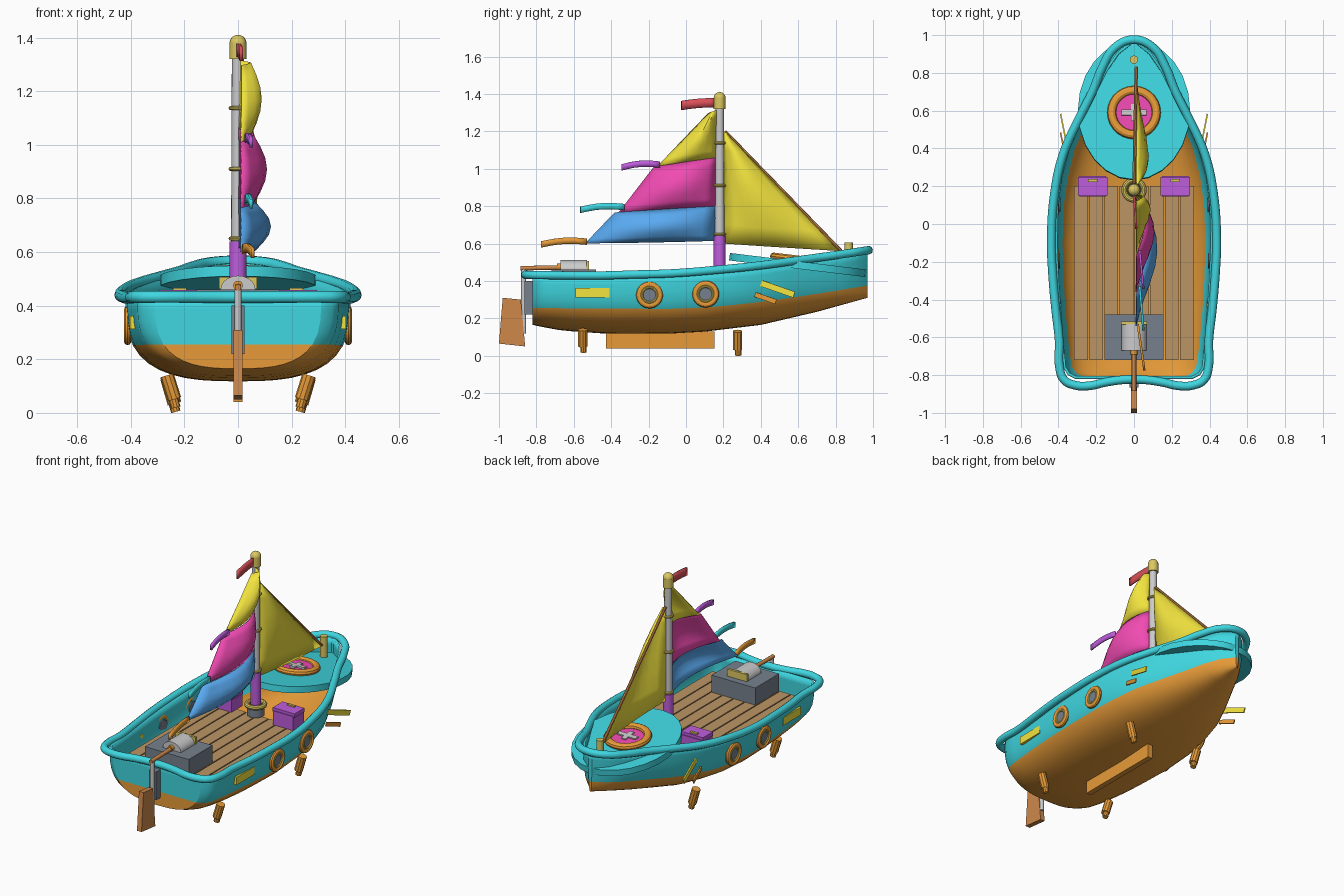
import bpy, bmesh, math
from mathutils import Vector

if "Cube" in bpy.data.objects:
    bpy.data.objects.remove(bpy.data.objects["Cube"])

def mat(name, r, g, b):
    m = bpy.data.materials.new(name)
    m.diffuse_color = (r, g, b, 1)
    m.use_nodes = True
    m.node_tree.nodes["Principled BSDF"].inputs["Base Color"].default_value = m.diffuse_color
    return m

TEAL = mat("teal", .05, .68, .75)
ORANGE = mat("orange", .8, .33, .04)
TAN = mat("tan", .5, .3, .13)
BROWN = mat("brown", .62, .25, .07)
YELLOW = mat("yellow", .9, .78, .05)
GOLD = mat("gold", .72, .58, .12)
PINK = mat("pink", .88, .07, .45)
BLUE = mat("blue", .1, .4, .88)
PURPLE = mat("purple", .52, .11, .72)
RED = mat("red", .7, .08, .1)
SLATE = mat("slate", .18, .22, .27)

def interp(table, y):
    for (a, p), (b, q) in zip(table, table[1:]):
        if y <= b:
            return p + (q - p) * max(0, (y - a) / (b - a))
    return table[-1][1]

def finish(ob, name, m, smooth=True):
    ob.name = name
    if m:
        ob.data.materials.append(m)
    if smooth:
        for o in bpy.context.selected_objects:
            o.select_set(False)
        ob.select_set(True)
        bpy.context.view_layer.objects.active = ob
        bpy.ops.object.shade_smooth_by_angle(angle=math.radians(35))
    return ob

def mesh(name, verts, faces, m, smooth=True):
    me = bpy.data.meshes.new(name)
    me.from_pydata(verts, [], faces)
    ob = bpy.data.objects.new(name, me)
    bpy.context.collection.objects.link(ob)
    return finish(ob, name, m, smooth)

def box(name, c, size, m, rot=(0, 0, 0)):
    bpy.ops.mesh.primitive_cube_add(size=1, location=c, rotation=rot)
    ob = bpy.context.object
    ob.scale = size
    return finish(ob, name, m, False)

def rod(name, a, b, r1, m, r2=None, n=16):
    a, b = Vector(a), Vector(b)
    bpy.ops.mesh.primitive_cone_add(vertices=n, radius1=r1, radius2=r1 if r2 is None else r2,
                                    depth=(b - a).length, location=(a + b) / 2)
    ob = bpy.context.object
    ob.rotation_euler = (b - a).to_track_quat('Z', 'Y').to_euler()
    return finish(ob, name, m)

def ring(name, c, R, r, m, rot=(0, 0, 0), flat=1):
    bpy.ops.mesh.primitive_torus_add(major_radius=R, minor_radius=r, major_segments=28,
                                     minor_segments=10, location=c, rotation=rot)
    bpy.context.object.scale.z = flat
    return finish(bpy.context.object, name, m)

def tube(name, pts, r, m, cyclic=False):
    cu = bpy.data.curves.new(name, 'CURVE')
    cu.dimensions = '3D'
    cu.bevel_depth, cu.bevel_resolution, cu.resolution_u = r, 3, 5
    sp = cu.splines.new('BEZIER')
    sp.bezier_points.add(len(pts) - 1)
    for bp, p in zip(sp.bezier_points, pts):
        bp.co = p
        bp.handle_left_type = bp.handle_right_type = 'AUTO'
    sp.use_cyclic_u = cyclic
    ob = bpy.data.objects.new(name, cu)
    bpy.context.collection.objects.link(ob)
    cu.materials.append(m)

# Hull: lofted full-bellied sections, orange below the waterline and teal above
KEEL = [(-.82, .165), (-.7, .14), (-.5, .12), (0, .117), (.4, .165), (.7, .235), (.97, .31)]
WATER = [(-.82, .255), (0, .25), (.3, .275), (.6, .315), (.97, .375)]
SHEER = [(-.88, .43), (-.5, .425), (0, .44), (.4, .48), (.8, .535), (1, .565)]
WIDTH = [(-.82, .31), (-.8, .35), (-.76, .375), (-.6, .39), (-.3, .412), (-.1, .42), (.1, .415),
         (.25, .395), (.4, .355), (.55, .29), (.7, .212), (.82, .152), (.91, .09), (.97, .012)]
ys = [-.82, -.8, -.76, -.68, -.6, -.45, -.3, -.1, .1, .25, .4, .55, .7, .82, .91, .97]
LOW, N = 8, 12
verts, faces, cols = [], [], []
for y in ys:
    k, w, s = interp(KEEL, y), interp(WATER, y), interp(SHEER, y)
    half = []
    for i in range(N + 1):
        z = k + (w - k) * (i / LOW) ** 2.4 if i <= LOW else w + (s - w) * (i - LOW) / (N - LOW)
        t = 1 - (z - k) / (s - k)
        half.append((interp(WIDTH, y) * max(0, 1 - t ** 3.2) ** (1 / 2.8), y, z))
    verts += [(-x, yy, z) for x, yy, z in half[:0:-1]] + half
M = 2 * N + 1
for r in range(len(ys) - 1):
    for j in range(M - 1):
        a = r * M + j
        faces.append((a, a + 1, a + M + 1, a + M))
        cols.append(0 if N - LOW <= j < N + LOW else 1)
for r in (0, len(ys) - 1):
    for i in range(N):
        c = r * M + N
        faces.append((c - i, c + i, c + i + 1, c - i - 1) if i else (c, c + 1, c - 1))
        cols.append(0 if i < LOW else 1)
hull = mesh("hull", verts, faces, ORANGE)
hull.data.materials.append(TEAL)
for p, c in zip(hull.data.polygons, cols):
    p.material_index = c
bm = bmesh.new()
bm.from_mesh(hull.data)
bmesh.ops.recalc_face_normals(bm, faces=bm.faces)
bm.to_mesh(hull.data)
bm.free()
sol = hull.modifiers.new("shell", 'SOLIDIFY')
sol.thickness, sol.offset = .015, -1

# Rail around the sheer
half = [(.06, -.825), (.15, -.838), (.24, -.857), (.315, -.853), (.37, -.825), (.395, -.755),
        (.396, -.62), (.415, -.45), (.43, -.28), (.438, -.08), (.42, .17), (.375, .37), (.29, .56),
        (.22, .7), (.165, .835), (.1, .935)]
plan = [(0, -.823)] + half + [(0, .976)] + [(-x, y) for x, y in reversed(half)]
tube("rail", [(x, y, interp(SHEER, y) + .003) for x, y in plan], .023, TEAL, True)

# Foredeck: tilted oval slab with a lifebuoy and a bow post
TILT = math.atan2(-.09, .74)
def deck_z(y):
    return .505 + (y - .6) * math.tan(TILT)
bpy.ops.mesh.primitive_cylinder_add(vertices=24, radius=1, depth=1, location=(0, .6, .485),
                                    rotation=(TILT, 0, 0))
bpy.context.object.scale = (.297, .37, .04)
finish(bpy.context.object, "foredeck", TEAL)
ring("lifebuoy", (0, .59, deck_z(.59) + .01), .118, .024, ORANGE, (TILT, 0, 0), .9)
rod("lifebuoy_disc", (0, .59, .49), (0, .592, deck_z(.59) + .012), .1, PINK, n=28)
for n, sx, sy in (("a", .13, .03), ("b", .03, .09)):
    box("lifebuoy_cross_" + n, (0, .59, deck_z(.59) + .015), (sx, sy, .012), None, (TILT, 0, 0))
rod("bow_post", (0, .87, .46), (0, .87, .605), .022, GOLD)

# Deck planks
for i in range(8):
    box(f"deck_plank_{i}", (-.28 + .08 * i, -.26, .338), (.073, .92, .025), TAN)

# Engine box, engine cover and tiller
box("engine_box", (0, -.6, .395), (.31, .24, .13), SLATE)
eng = rod("engine_cover", (0, -.67, .46), (0, -.53, .46), .065, None, n=20)
eng.scale = (1, .8, 1) if abs((eng.rotation_euler.to_matrix() @ Vector((0, 1, 0))).z) > .5 else (.8, 1, 1)
box("engine_band", (0, -.525, .485), (.14, .015, .045), GOLD)
rod("engine_knob", (0, -.69, .475), (0, -.66, .475), .018, ORANGE)
rod("tiller", (0, -.885, .468), (0, -.66, .472), .012, BROWN)

# Stern post and rudder
box("stern_post", (0, -.842, .31), (.05, .045, .18), SLATE)
rod("rudder_rod", (0, -.868, .12), (0, -.868, .46), .013, None)
outline = [(-.98, .31), (-.883, .30), (-.86, .05), (-1, .065)]
mesh("rudder_blade", [(x, y, z) for x in (-.016, .016) for y, z in outline],
     [(0, 1, 2, 3), (7, 6, 5, 4)] + [(i, i + 4, (i + 1) % 4 + 4, (i + 1) % 4) for i in range(4)],
     BROWN, False)

# Keel
box("keel", (0, -.138, .085), (.035, .58, .09), ORANGE)

# Parts mirrored on both sides
for s, side in ((1, "right"), (-1, "left")):
    for y, x, z in ((-.195, .412, .325), (.105, .41, .33)):
        ring(f"porthole_{side}", (s * x, y, z), .056, .016, ORANGE, (0, math.pi / 2, 0), .9)
        ring(f"porthole_trim_{side}", (s * (x + .006), y, z), .04, .007, GOLD, (0, math.pi / 2, 0))
        rod(f"porthole_glass_{side}", (s * (x - .02), y, z), (s * (x + .006), y, z), .04, SLATE, n=24)
    box(f"side_plate_{side}", (s * .394, -.5, .337), (.018, .18, .05), YELLOW)
    box(f"yellow_stripe_{side}", (s * .37, .49, .357), (.008, .19, .033), YELLOW, (-.33, 0, -s * .2))
    box(f"orange_stripe_{side}", (s * .377, .425, .308), (.008, .12, .026), ORANGE, (-.33, 0, -s * .2))
    box(f"chest_{side}", (s * .218, .2, .395), (.14, .11, .09), PURPLE)
    box(f"chest_lid_{side}", (s * .218, .2, .445), (.155, .1, .025), PURPLE)
    box(f"chest_latch_{side}", (s * .218, .23, .46), (.05, .015, .012), GOLD)
    for y, z in ((-.552, .016), (.275, 0)):
        rod(f"foot_{side}", (s * .265, y, .132 + z / 2), (s * .237, y, .035 + z), .026, ORANGE, n=10)
        rod(f"foot_tip_{side}", (s * .245, y + .004, .05 + z), (s * .232, y + .004, .004 + z), .018, ORANGE, n=10)

# Mast with sleeve, rings, cap and base
MY = .18
rod("mast", (0, MY, .37), (0, MY, 1.34), .027, None, .023)
rod("mast_sleeve", (0, MY, .37), (0, MY, .64), .032, PURPLE)
rod("mast_base", (0, MY, .365), (0, MY, .425), .052, SLATE, n=20)
ring("mast_base_ring", (0, MY, .43), .052, .015, GOLD)
for z in (.65, .91, 1.137):
    ring("mast_ring", (0, MY, z), .027, .008, GOLD)
rod("mast_cap", (0, MY, 1.32), (0, MY, 1.38), .032, GOLD)
bpy.ops.mesh.primitive_uv_sphere_add(segments=16, ring_count=10, radius=.032, location=(0, MY, 1.378))
finish(bpy.context.object, "mast_cap_dome", GOLD)

def sail(name, corners, bulge, m, U=8, V=6, ends=.5):
    # corners (y, z): luff bottom, leech bottom, leech top, luff top
    a, b, c, d = [Vector(p) for p in corners]
    vs, fs = [], []
    for j in range(V + 1):
        v = j / V
        for i in range(U + 1):
            u = i / U
            p = (a.lerp(b, u)).lerp(d.lerp(c, u), v)
            x = bulge * math.sin(math.pi * u ** .9) * (ends + (1 - ends) * math.sin(math.pi * v))
            vs.append((x + .012 * u, p.x, p.y))
            if i < U and j < V:
                k = j * (U + 1) + i
                fs.append((k, k + 1, k + U + 2, k + U + 1))
    ob = mesh(name, vs, fs, m)
    md = ob.modifiers.new("cloth", 'SOLIDIFY')
    md.thickness, md.offset = .006, 0

# Three-panel mainsail and the jib
sail("mainsail_low", [(.165, .615), (-.54, .60), (-.38, .765), (.165, .80)], .115, BLUE)
sail("mainsail_mid", [(.165, .80), (-.36, .765), (-.17, 1.01), (.165, 1.06)], .1, PINK)
sail("mainsail_top", [(.165, 1.06), (-.155, 1.01), (.12, 1.295), (.165, 1.315)], .08, YELLOW)
sail("jib", [(.205, .60), (.82, .56), (.215, 1.19), (.205, 1.2)], .07, YELLOW, ends=.15)
rod("jib_stay", (0, .208, 1.2), (.012, .828, .562), .009, BROWN, n=8)

def ribbon(name, y0, y1, z, h, m, x0=.03, x1=.05, arc=.012):
    vs = []
    for i in range(7):
        t = i / 6
        x, y = x0 + (x1 - x0) * t, y0 + (y1 - y0) * t
        zc = z + arc * math.sin(math.pi * t) - .015 * t
        vs += [(x, y, zc - h / 2), (x, y, zc + h / 2)]
    ob = mesh(name, vs, [(2*i, 2*i+1, 2*i+3, 2*i+2) for i in range(6)], m)
    md = ob.modifiers.new("cloth", 'SOLIDIFY')
    md.thickness, md.offset = .012, 0

# Streamers and pennant
ribbon("streamer_low", -.53, -.775, .61, .034, ORANGE, .02, .055)
ribbon("streamer_mid", -.33, -.565, .795, .034, TEAL)
ribbon("streamer_high", -.14, -.345, 1.022, .034, PURPLE)
ribbon("pennant", .155, -.025, 1.353, .05, RED, .0, .012, .004)
